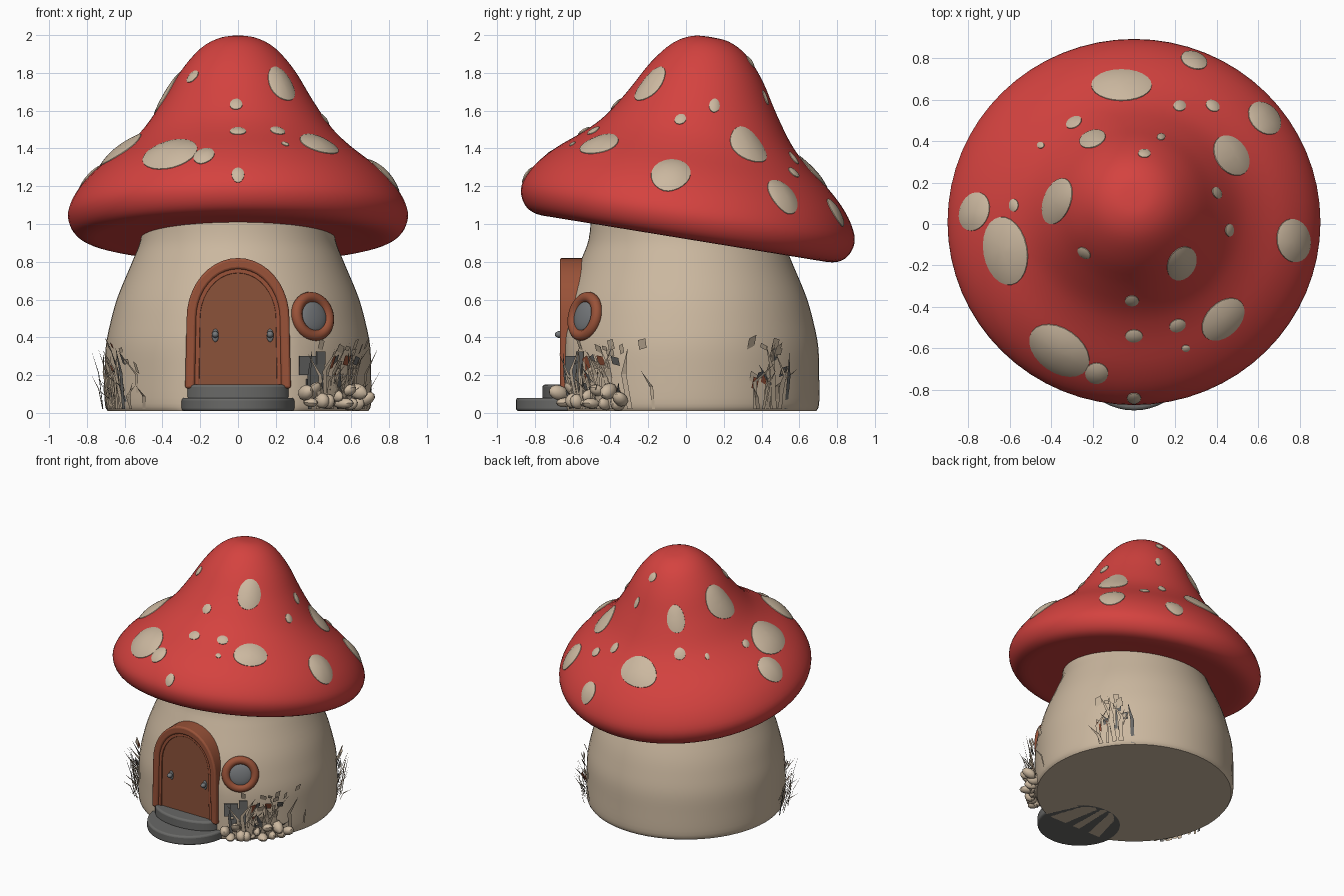
import bpy, bmesh, math, random
from math import sin, cos, pi, radians
from mathutils import Vector, Matrix
from mathutils.bvhtree import BVHTree

random.seed(4)
if "Cube" in bpy.data.objects:
    bpy.data.objects.remove(bpy.data.objects["Cube"], do_unlink=True)


def material(name, r, g, b):
    m = bpy.data.materials.new(name)
    m.use_nodes = True
    m.diffuse_color = (r, g, b, 1)
    bsdf = next(n for n in m.node_tree.nodes if n.type == 'BSDF_PRINCIPLED')
    bsdf.inputs["Base Color"].default_value = (r, g, b, 1)
    return m


RED = material("cap red", .66, .055, .05)
CREAM = material("cream", .6, .48, .35)
DOOR = material("door brown", .26, .085, .042)
FRAME = material("frame brown", .32, .085, .04)
STONE = material("stone grey", .14, .14, .135)
GLASS = material("window grey", .18, .19, .2)


def finish(name, bm, mats, smooth=True, bevel=0):
    """Turn a bmesh into a shaded object."""
    bmesh.ops.recalc_face_normals(bm, faces=bm.faces)
    mesh = bpy.data.meshes.new(name)
    bm.to_mesh(mesh)
    bm.free()
    ob = bpy.data.objects.new(name, mesh)
    bpy.context.collection.objects.link(ob)
    for m in mats:
        mesh.materials.append(m)
    if bevel:
        mod = ob.modifiers.new("soft edges", 'BEVEL')
        mod.width, mod.segments = bevel, 3
    if smooth:
        bpy.ops.object.select_all(action='DESELECT')
        ob.select_set(True)
        bpy.context.view_layer.objects.active = ob
        bpy.ops.object.shade_smooth_by_angle(angle=radians(40))
    return ob


def spline(pts, n=4):
    """Catmull-Rom curve through profile points."""
    p = [Vector(q) for q in [pts[0]] + pts + [pts[-1]]]
    out = []
    for a, b, c, d in zip(p, p[1:], p[2:], p[3:]):
        for i in range(n):
            t = i / n
            out.append(b + .5 * t * (c - a + t * (2 * a - 5 * b + 4 * c - d
                                                  + t * (3 * (b - c) + d - a))))
    return out + [p[-1]]


def lathe(profile, place, seg=64):
    """Revolve (radius, height) points; place() bends the result."""
    bm = bmesh.new()
    rings = []
    for r, z in profile:
        if r < .001:
            rings.append([bm.verts.new(place(0, 0, z))] * seg)
        else:
            rings.append([bm.verts.new(place(r * cos(2 * pi * i / seg), r * sin(2 * pi * i / seg), z))
                          for i in range(seg)])
    for a, b in zip(rings, rings[1:]):
        for i in range(seg):
            j = (i + 1) % seg
            bm.faces.new(list(dict.fromkeys((a[i], a[j], b[j], b[i]))))
    return bm


# Stem, flattened where the door stands
stem_shape = [(.69, .01), (.705, .05), (.705, .2), (.7, .35), (.675, .48), (.635, .62),
              (.56, .8), (.515, .92), (.5, 1.08)]
stem_curve = [Vector((0, .01))] + spline(stem_shape) + [Vector((0, 1.08))]
stem = lathe(stem_curve, lambda x, y, z: (x, max(y, -.64), z))
finish("stem", stem, [CREAM])

# Leaning cap
cap_shape = [(0, 1.99), (.1, 1.98), (.2, 1.925), (.3, 1.81), (.4, 1.645), (.5, 1.5), (.6, 1.4),
             (.75, 1.28), (.85, 1.17), (.9, 1.06), (.875, .97), (.8, .925), (.65, .925), (.4, .93), (0, .93)]
cap = lathe(spline(cap_shape), lambda x, y, z: (x, .98 * y + .13 * (z - 1.05) + .01, z - .16 * y))
bmesh.ops.recalc_face_normals(cap, faces=cap.faces)
surface = BVHTree.FromBMesh(cap)
finish("cap", cap, [RED])

# Raised spots laid over the cap: x, y, half length, half width, turn
spots = [(-.06, .67, .145, .075, 0), (.29, .79, .065, .04, -20), (.63, .51, .09, .065, -45),
         (.22, .57, .03, .025, 0), (.38, .57, .035, .025, -30), (-.29, .49, .04, .025, 30),
         (-.2, .41, .065, .04, 20), (-.45, .38, .017, .015, 0), (.13, .42, .02, .015, 0),
         (.05, .34, .03, .02, 0), (.47, .33, .105, .075, -55), (-.37, .11, .115, .065, 70),
         (.4, .15, .03, .02, -60), (-.77, .06, .095, .07, 70), (-.58, .09, .03, .022, 90),
         (-.62, -.13, .165, .105, 100), (-.24, -.14, .035, .022, -40), (.46, -.03, .03, .02, 90),
         (.77, -.08, .105, .08, -80), (.23, -.19, .085, .065, 60), (-.01, -.37, .033, .025, 0),
         (0, -.54, .042, .03, 0), (.21, -.49, .04, .03, 20), (.43, -.46, .12, .08, 45),
         (.25, -.6, .02, .016, 0), (-.36, -.61, .16, .105, -35), (-.18, -.72, .055, .05, 0),
         (0, -.84, .033, .025, 0)]


def on_cap(x, y, lift):
    hit, normal, *_ = surface.ray_cast(Vector((x, y, 3)), Vector((0, 0, -1)))
    if hit is None:
        hit, normal, *_ = surface.find_nearest(Vector((x, y, 1.05)))
    return hit + normal * lift


bm = bmesh.new()
for x, y, a, b, turn in spots:
    c, s = cos(radians(turn)), sin(radians(turn))
    top = .006 + .2 * b
    last, hub = None, bm.verts.new(on_cap(x, y, top))
    for t in (.25, .5, .7, .85, .95, 1, 1.03):
        lift = .004 + (top - .004) * (1 - t * t) if t <= 1 else -.01
        ring = []
        for i in range(24):
            u, v = a * t * cos(i * pi / 12), b * t * sin(i * pi / 12)
            ring.append(bm.verts.new(on_cap(x + u * c - v * s, y + u * s + v * c, lift)))
        for i in range(24):
            j = (i + 1) % 24
            bm.faces.new((last[i], last[j], ring[j], ring[i]) if last else (hub, ring[j], ring[i]))
        last = ring
finish("cap_spots", bm, [CREAM])


# Arched door, frame and moulding
def arch(w, low, top, spring=.5, n=20):
    curve = [(w * cos(pi * i / n), spring + (top - spring) * sin(pi * i / n)) for i in range(n + 1)]
    return [(w * 1.03, low)] + curve + [(-w * 1.03, low)]


def arch_part(name, outer, inner, front, mat, bevel=0):
    bm = bmesh.new()
    rows = [[bm.verts.new((x, y, z)) for x, z in line] for line in (outer, inner or outer)
            for y in (front, -.42)]
    n = len(outer)
    if inner:
        o, ob, i, ib = rows
        for k in range(n - 1):
            for p, q in ((o, i), (i, ib), (ib, ob), (ob, o)):
                bm.faces.new((p[k], p[k + 1], q[k + 1], q[k]))
        for k in (0, -1):
            bm.faces.new((o[k], i[k], ib[k], ob[k]))
    else:
        for v in rows[2] + rows[3]:
            bm.verts.remove(v)
        bm.faces.new(rows[0])
        bm.faces.new(rows[1])
        for k in range(n):
            j = (k + 1) % n
            bm.faces.new((rows[0][k], rows[0][j], rows[1][j], rows[1][k]))
    finish(name, bm, [mat], bevel=bevel)


arch_part("door_panel", arch(.23, .13, .77), None, -.648, DOOR)
arch_part("door_moulding", arch(.225, .13, .765), arch(.2, .13, .74), -.656, FRAME, .004)
arch_part("door_frame", arch(.272, .13, .82), arch(.222, .13, .762), -.668, FRAME, .012)


def ball(bm, matrix, seg=16):
    bmesh.ops.create_uvsphere(bm, u_segments=seg, v_segments=seg // 2, radius=1, matrix=matrix)


# Door knobs with back plates
bm = bmesh.new()
for x in (-.12, .17):
    ball(bm, Matrix.Translation((x, -.652, .41)) @ Matrix.Diagonal((.018, .008, .035, 1)))
    ball(bm, Matrix.Translation((x, -.672, .415)) @ Matrix.Diagonal((.018, .022, .018, 1)))
finish("door_knobs", bm, [GLASS])

# Two rounded doorsteps
for name, w, d, low, high in (("lower_step", .3, .3, .01, .08), ("upper_step", .275, .16, .07, .15)):
    bm = bmesh.new()
    bmesh.ops.create_cone(bm, cap_ends=True, segments=48, radius1=1, radius2=1, depth=1,
                          matrix=Matrix.Translation((0, -.6, (low + high) / 2))
                          @ Matrix.Diagonal((w, d, high - low, 1)))
    finish(name, bm, [STONE], bevel=.014)

# Round window, facing outward along the wall
facing = Vector((.59, -.81, .2)).normalized()
spin = facing.to_track_quat('Z', 'Y').to_matrix().to_4x4()
window = Matrix.Translation((.395, -.535, .51)) @ spin
bpy.ops.mesh.primitive_torus_add(major_segments=40, minor_segments=12, major_radius=.103, minor_radius=.03)
ring = bpy.context.object
ring.name = "window_frame"
ring.matrix_world = window
ring.data.materials.append(FRAME)
bpy.ops.object.shade_smooth_by_angle(angle=radians(60))
bm = bmesh.new()
ball(bm, window @ Matrix.Diagonal((.09, .09, .028, 1)), 32)
finish("window_glass", bm, [GLASS])


# Dry grass tufts: thin blades leaning out, and flat scraps near the wall
def polar(angle, r, z):
    return Vector((r * cos(angle), r * sin(angle), z))


def tuft(name, middle, spread, blades, scraps):
    bm = bmesh.new()
    for k in range(blades):
        a = radians(random.gauss(middle, spread))
        r, h, w = random.uniform(.69, .74), random.uniform(.12, .38), random.uniform(.008, .016)
        side = Vector((-sin(a), cos(a), 0)) * w
        low = polar(a, r, .02)
        mid = polar(a + random.uniform(-.04, .04), r + .025, h * .6)
        tip = polar(a + random.uniform(-.12, .12), r + random.uniform(.03, .1), h)
        v = [bm.verts.new(p) for p in (low - side, low + side, mid + side, mid - side, tip)]
        for f in (bm.faces.new(v[:4]), bm.faces.new((v[3], v[2], v[4]))):
            f.material_index = 1 if k % 6 == 0 else 0
    for k in range(scraps):
        a = radians(random.gauss(middle, spread))
        c = polar(a, random.uniform(.71, .74), random.uniform(.08, .4))
        turn = random.uniform(-.6, .6)
        u = Vector((-sin(a), cos(a), turn)).normalized() * random.uniform(.01, .025)
        v = Vector((cos(a) * .4, sin(a) * .4, 1)).normalized() * random.uniform(.012, .035)
        f = bm.faces.new([bm.verts.new(p) for p in (c - u - v, c + u - v, c + u + v, c - u + v)])
        f.material_index = (0, 0, 1, 0, 2)[k % 5]
    finish(name, bm, [CREAM, STONE, FRAME], smooth=False)


tuft("front_right_tuft", -42, 8, 34, 24)
tuft("front_left_tuft", 207, 7, 26, 14)
tuft("back_right_tuft", 38, 5, 14, 14)

# Grey plates under the window
bm = bmesh.new()
for a, z, w, h in ((-59, .25, .05, .05), (-54, .2, .045, .06), (-57, .14, .03, .04), (-52, .29, .03, .035)):
    a = radians(a)
    bmesh.ops.create_cube(bm, size=1, matrix=Matrix.Translation(polar(a, .712, z))
                          @ Matrix.Rotation(a, 4, 'Z') @ Matrix.Diagonal((.008, w * 2, h * 2, 1)))
finish("wall_plates", bm, [STONE], smooth=False)

# Lumpy roots at the foot of the front tuft
bm = bmesh.new()
for k in range(13):
    a = radians(-62 + 2.9 * k)
    tilt = Matrix.Rotation(a, 4, 'Z') @ Matrix.Rotation(random.uniform(-.7, .5), 4, 'Y')
    size = (random.uniform(.04, .075), random.uniform(.025, .04), random.uniform(.02, .045), 1)
    ball(bm, Matrix.Translation(polar(a, random.uniform(.71, .77), random.uniform(.04, .13)))
         @ tilt @ Matrix.Diagonal(size), 12)
finish("foot_lumps", bm, [CREAM])
